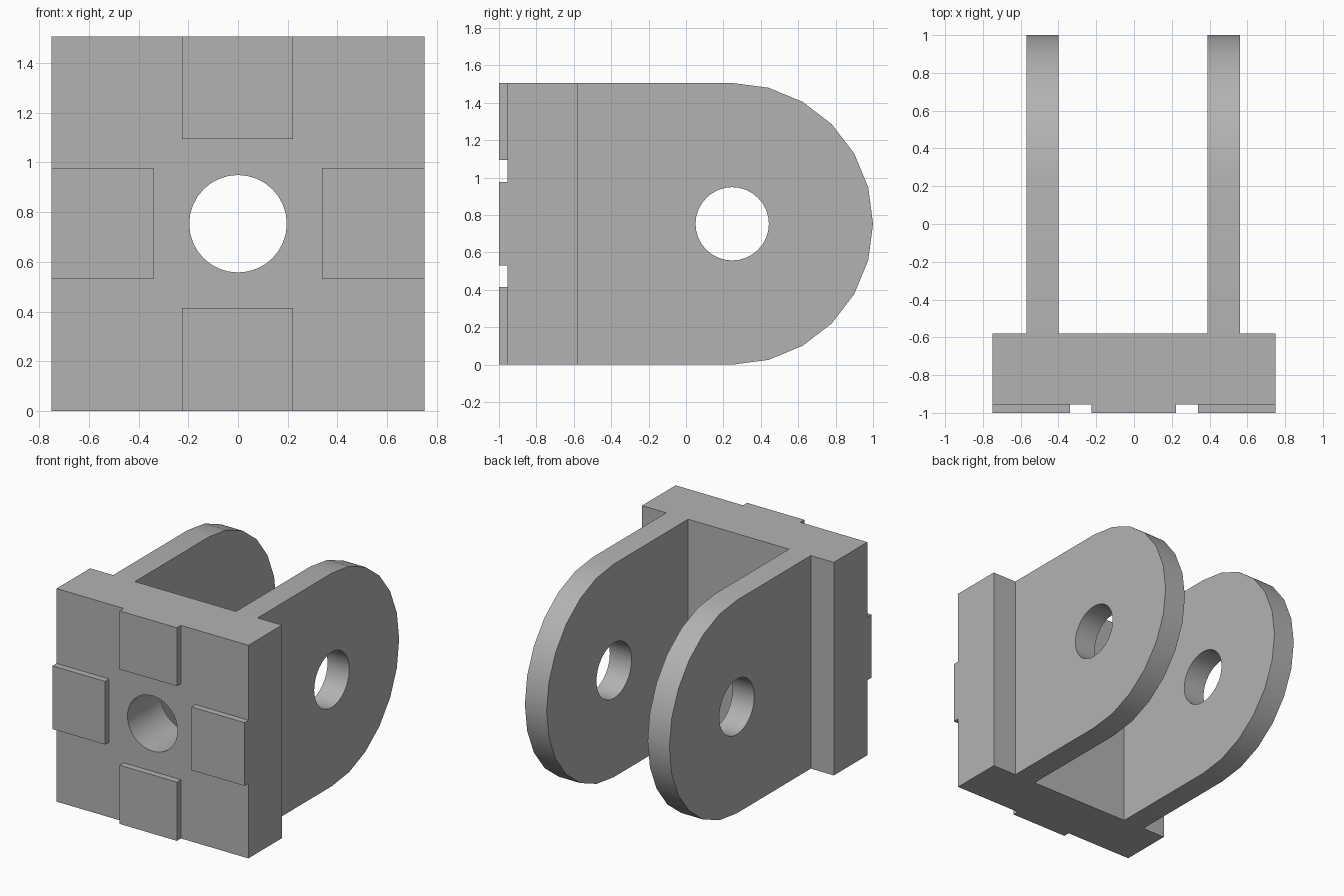
import bpy, bmesh, math
from mathutils import Vector

if "Cube" in bpy.data.objects:
    bpy.data.objects.remove(bpy.data.objects["Cube"])

MID_Z, TOP = 0.753, 1.506
PIVOT_Y, HOLE_R = 0.247, 0.196
FRONT, BACK = -0.955, -0.58      # block faces

grey = bpy.data.materials.new("plain grey")
grey.diffuse_color = (0.45, 0.45, 0.45, 1)
grey.use_nodes = True
grey.node_tree.nodes["Principled BSDF"].inputs["Base Color"].default_value = grey.diffuse_color


def prism(name, outline, sweep):
    """Extrude a closed outline of 3D points along a vector."""
    bm = bmesh.new()
    face = bm.faces.new([bm.verts.new(p) for p in outline])
    new = bmesh.ops.extrude_face_region(bm, geom=[face])["geom"]
    bmesh.ops.translate(bm, vec=Vector(sweep),
                        verts=[v for v in new if isinstance(v, bmesh.types.BMVert)])
    bmesh.ops.recalc_face_normals(bm, faces=bm.faces)
    mesh = bpy.data.meshes.new(name)
    bm.to_mesh(mesh)
    bm.free()
    mesh.materials.append(grey)
    obj = bpy.data.objects.new(name, mesh)
    bpy.context.collection.objects.link(obj)
    return obj


def circle(steps=32):
    return [(HOLE_R * math.cos(2 * math.pi * i / steps),
             HOLE_R * math.sin(2 * math.pi * i / steps)) for i in range(steps)]


def boolean(target, tool, operation):
    mod = target.modifiers.new(operation.lower(), 'BOOLEAN')
    mod.object, mod.operation, mod.solver = tool, operation, 'EXACT'
    tool.hide_render = True


# Clevis body: plan outline of the block and both arms, swept tall
plan = [(-0.75, FRONT), (0.75, FRONT), (0.75, BACK), (0.56, BACK), (0.56, 1.1),
        (0.39, 1.1), (0.39, BACK), (-0.40, BACK), (-0.40, 1.1), (-0.57, 1.1),
        (-0.57, BACK), (-0.75, BACK)]
body = prism("clevis_body", [(x, y, -0.2) for x, y in plan], (0, 0, 2))

# Side outline with the rounded arm ends
side = [(-1.2, TOP), (-1.2, 0)]
for i in range(13):
    a = math.radians(-90 + 15 * i)
    side.append((PIVOT_Y + MID_Z * math.cos(a), MID_Z + MID_Z * math.sin(a)))
rounding = prism("rounding_helper", [(-1, y, z) for y, z in side], (2, 0, 0))

# Pin hole through the arms and bolt hole through the block
pin = prism("pin_hole_helper", [(-1, PIVOT_Y + u, MID_Z + v) for u, v in circle()], (2, 0, 0))
bolt = prism("bolt_hole_helper", [(u, -1.1, MID_Z + v) for u, v in circle()], (0, 0.8, 0))

boolean(body, rounding, 'INTERSECT')
boolean(body, pin, 'DIFFERENCE')
boolean(body, bolt, 'DIFFERENCE')

# Bake the cuts, then smooth the curved walls
bpy.context.view_layer.objects.active = body
body.select_set(True)
for mod in list(body.modifiers):
    bpy.ops.object.modifier_apply(modifier=mod.name)
for helper in (rounding, pin, bolt):
    bpy.data.objects.remove(helper)
bpy.ops.object.shade_smooth_by_angle(angle=math.radians(30))

# Raised pads on the front face
for name, x0, x1, z0, z1 in (("top_pad", -0.225, 0.222, 1.093, TOP),
                             ("bottom_pad", -0.225, 0.222, 0, 0.415),
                             ("left_pad", -0.75, -0.34, 0.53, 0.977),
                             ("right_pad", 0.338, 0.75, 0.53, 0.977)):
    prism(name, [(x0, -1, z0), (x1, -1, z0), (x1, -1, z1), (x0, -1, z1)],
          (0, FRONT + 1, 0))
